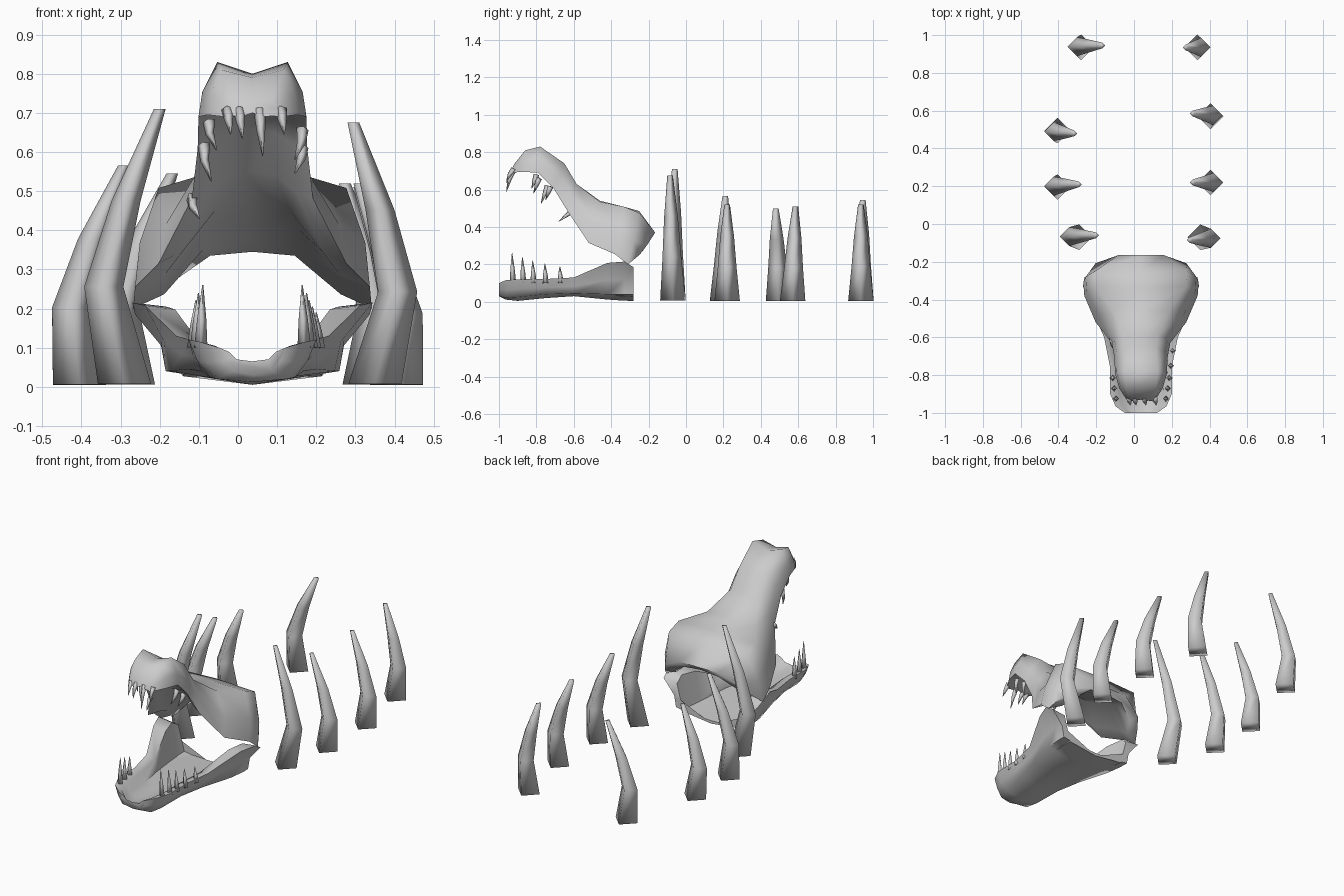
import bpy, bmesh, math
from mathutils import Vector

if "Cube" in bpy.data.objects:
    bpy.data.objects.remove(bpy.data.objects["Cube"])

bone = bpy.data.materials.new("bone_grey")
bone.use_nodes = True
bone.diffuse_color = (0.6, 0.6, 0.6, 1)
bone.node_tree.nodes["Principled BSDF"].inputs["Base Color"].default_value = (0.6, 0.6, 0.6, 1)

CX = 0.037  # centre line of the head


def loft(name, rings, angle):
    """Skin a list of equal closed rings and cap both ends."""
    bm = bmesh.new()
    rows = [[bm.verts.new(p) for p in ring] for ring in rings]
    n = len(rows[0])
    for a, b in zip(rows, rows[1:]):
        for i in range(n):
            j = (i + 1) % n
            bm.faces.new((a[i], a[j], b[j], b[i]))
    bm.faces.new(rows[0])
    bm.faces.new(rows[-1])
    bmesh.ops.recalc_face_normals(bm, faces=bm.faces)
    mesh = bpy.data.meshes.new(name)
    bm.to_mesh(mesh)
    bm.free()
    mesh.materials.append(bone)
    obj = bpy.data.objects.new(name, mesh)
    bpy.context.collection.objects.link(obj)
    bpy.ops.object.select_all(action='DESELECT')
    obj.select_set(True)
    bpy.context.view_layer.objects.active = obj
    bpy.ops.object.shade_smooth_by_angle(angle=math.radians(angle))


def shell_ring(outer, rim, inner):
    """Mirrored shell section; outer and inner run from the centre line out."""
    half = outer + [rim] + inner[::-1]
    left = [(CX + x, y, z) for x, y, z in half]
    right = [(CX - x, y, z) for x, y, z in half[-2:0:-1]]
    return left + right


def mix(a, b, t):
    return a + (b - a) * t


# Upper skull: crest y, z, dip, half width | rim y, z, half width | palate y, z
skull = [
    (-.92, .735, .01, .05, -.94, .69, .07, -.93, .70),
    (-.86, .81, .02, .08, -.87, .695, .115, -.86, .72),
    (-.78, .83, .03, .09, -.79, .69, .138, -.78, .73),
    (-.65, .74, .01, .08, -.71, .61, .14, -.67, .66),
    (-.585, .63, 0, .09, -.63, .48, .155, -.58, .55),
    (-.46, .535, -.005, .15, -.52, .315, .24, -.45, .46),
    (-.33, .508, 0, .24, -.38, .255, .30, -.33, .41),
    (-.25, .475, -.01, .245, -.31, .20, .305, -.25, .365),
    (-.165, .37, 0, .12, -.25, .25, .27, -.19, .345),
]
rings = []
for ty, tz, dip, tw, by, bz, bw, iy, iz in skull:
    outer = [(0, ty, tz - dip), (tw, ty, tz),
             (mix(tw, bw, .8), mix(ty, by, .5), mix(tz, bz, .55))]
    inner = [(0, iy, iz), (bw * .4, iy, iz - .01),
             (bw * .74, mix(iy, by, .7), mix(iz, bz, .78))]
    rings.append(shell_ring(outer, (bw, by, bz), inner))
loft("upper_skull", rings, 70)

# Lower jaw: y | rim half width, z | base half width, z | keel z, floor z | flank bulge
jaw = [
    (-1.0, .085, .10, .05, .04, .03, .065, .6),
    (-.965, .135, .115, .09, .02, .012, .06, .6),
    (-.90, .163, .12, .11, .025, .005, .055, .6),
    (-.75, .165, .122, .13, .04, .02, .045, .6),
    (-.60, .195, .13, .165, .045, .03, .045, .5),
    (-.42, .275, .208, .21, .04, .012, .03, .25),
    (-.33, .307, .215, .222, .04, .006, .025, .15),
    (-.28, .30, .185, .222, .04, .005, .022, .15),
]
rings = []
for y, rw, rz, bw, bz, kz, fz, bulge in jaw:
    outer = [(0, y, kz), (bw, y, bz), (mix(bw, rw, bulge), y, mix(bz, rz, .45))]
    inner = [(0, y, fz), (bw * .8, y, fz + .005), (rw * .72, y, rz - .01)]
    rings.append(shell_ring(outer, (rw, y, rz), inner))
loft("lower_jaw", rings, 70)


def spike(name, base, tip, radius, bend):
    """Slightly curved tapering tooth with a four sided section."""
    base, tip = Vector(base), Vector(tip)
    axis = (tip - base).normalized()
    u = axis.cross(Vector((0, 1, .3))).normalized()
    v = axis.cross(u)
    rings = []
    for t, s in ((0, 1), (.45, .7), (1, .08)):
        c = base.lerp(tip, t) + Vector(bend) * (t * (1 - t) * 4)
        rings.append([c + (u * math.cos(a) + v * math.sin(a)) * radius * s
                      for a in (k * math.pi / 2 for k in range(4))])
    loft(name, rings, 120)


# Lower teeth: y, offset from the centre, tip height; the left row is longer
lower = [(-.925, .132, .26), (-.87, .143, .24), (-.815, .15, .22),
         (-.75, .158, .205), (-.67, .168, .19)]
for side, count, label in ((1, 5, "left"), (-1, 3, "right")):
    for i, (y, off, top) in enumerate(lower[:count]):
        x = CX + side * off
        spike(f"lower_tooth_{label}_{i + 1}", (x, y, .1),
              (x - side * .005, y - .005, top), .017, (0, 0, 0))

# Upper front teeth
for i, (x, tip) in enumerate(((-.022, .645), (.008, .635), (.06, .59), (.115, .645))):
    spike(f"upper_front_tooth_{i + 1}", (x - .005, -.92, .71), (x + .003, -.96, tip),
          .016, (0, -.005, 0))

# Upper side teeth: side, offset, base y, z, tip y, z
upper = [
    (-1, .112, -.8, .68, -.825, .605), (-1, .125, -.74, .62, -.775, .525),
    (-1, .155, -.61, .485, -.68, .43),
    (1, .128, -.785, .66, -.815, .58), (1, .128, -.725, .615, -.75, .545),
]
for i, (side, off, y, z, ty, tz) in enumerate(upper):
    x = CX + side * off
    spike(f"upper_side_tooth_{i + 1}", (x, y, z), (x - side * .02, ty, tz),
          .016, (side * .006, 0, 0))


def rib(name, side, base, belly, tip, y, tip_y, height):
    """Curved rib standing on the ground, leaning towards the middle."""
    rings = []
    for t, x, half in ((0.01, base, .068), (.36, belly, .05),
                       (.67, mix(belly, tip, .4), .037), (1, tip, .015)):
        c = Vector((side * x, mix(y, tip_y, t), height * t))
        rings.append([c + Vector((dx * half, dy * half, 0))
                      for dx, dy in ((1, 0), (0, 1), (-1, 0), (0, -1))])
    loft(name, rings, 120)


# Ribs: side, base x, belly x, tip x, base y, tip y, height
ribs = [
    (-1, .29, .343, .20, -.07, -.06, .71), (-1, .405, .425, .292, .195, .21, .565),
    (-1, .405, .425, .315, .495, .48, .5), (-1, .28, .303, .168, .935, .945, .545),
    (1, .35, .408, .295, -.07, -.085, .675), (1, .405, .422, .31, .22, .22, .52),
    (1, .405, .418, .31, .57, .585, .51), (1, .335, .355, .273, .935, .935, .52),
]
for side, base, belly, tip, y, tip_y, height in ribs:
    row = "left" if side > 0 else "right"
    rib(f"rib_{row}_{int(y * 100 + 8) // 25 + 1}", side, base, belly, tip, y, tip_y, height)
